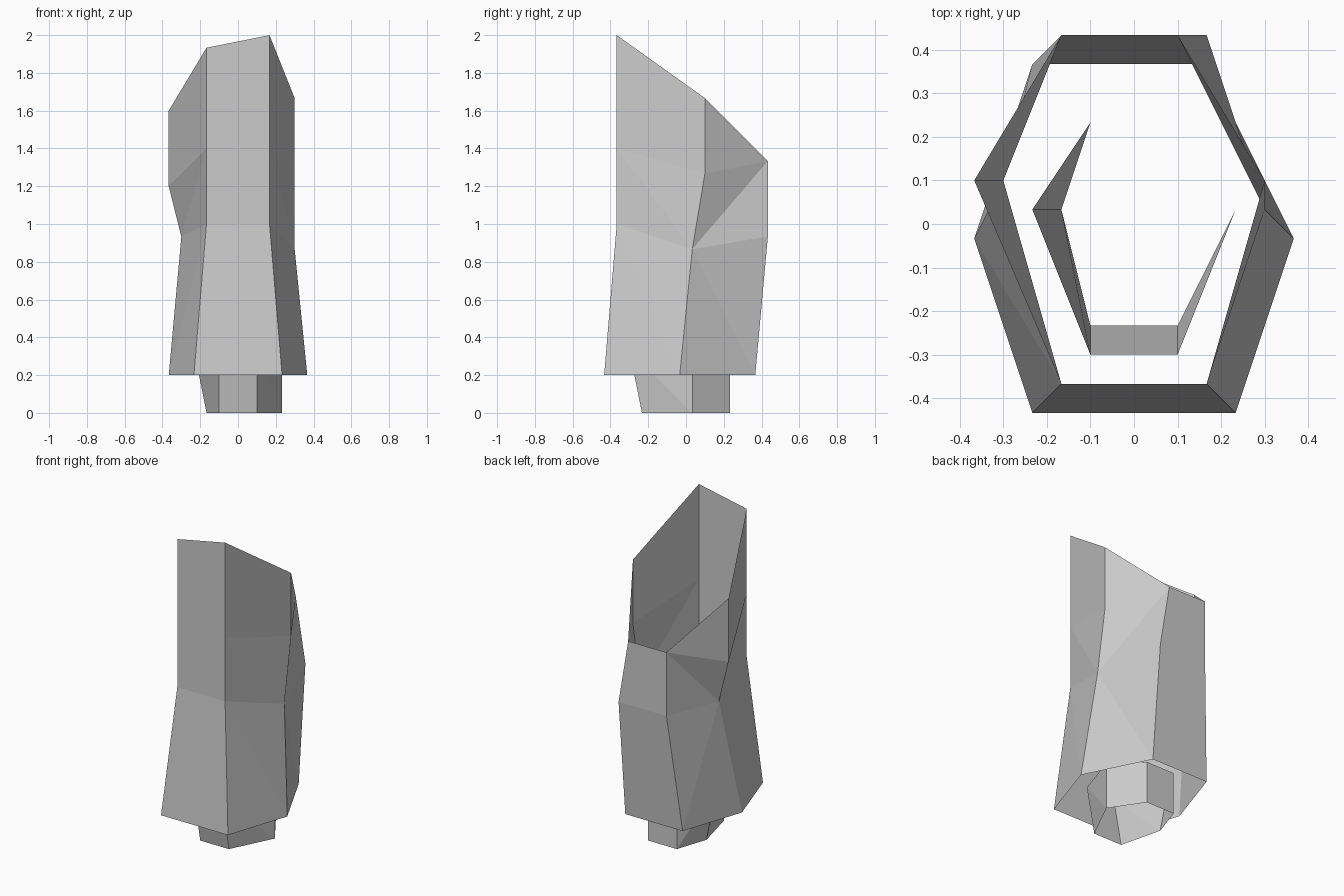
import bpy
import bmesh

UNIT = 1 / 30  # modelling grid step

cube = bpy.data.objects.get("Cube")
if cube:
    bpy.data.objects.remove(cube, do_unlink=True)

# Single plain grey
grey = bpy.data.materials.new("plain_grey")
grey.use_nodes = True
colour = (0.6, 0.6, 0.6, 1)
grey.diffuse_color = colour
grey.node_tree.nodes["Principled BSDF"].inputs["Base Color"].default_value = colour


def hex_sleeve(name, rings, leaning):
    """Open six-sided sleeve through stacked rings.

    Ring order: front right, front left, left, back left, back right, right.
    leaning[level] lists the folded panels whose crease rises to their first
    corner; the other folded panels crease towards their second corner.
    """
    bm = bmesh.new()
    corners = {}

    def corner(point):
        if point not in corners:
            corners[point] = bm.verts.new([c * UNIT for c in point])
        return corners[point]

    def panel(*points):
        unique = list(dict.fromkeys(points))
        if len(unique) > 2:
            bm.faces.new([corner(p) for p in unique])

    for level, (low, high) in enumerate(zip(rings, rings[1:])):
        for i in range(6):
            j = (i + 1) % 6
            a, b, c, d = low[i], low[j], high[j], high[i]
            flat = i in (0, 3) or level >= len(leaning)
            if flat:
                panel(a, b, c, d)
            elif i in leaning[level]:
                panel(a, b, d)
                panel(b, c, d)
            else:
                panel(a, b, c)
                panel(a, c, d)

    mesh = bpy.data.meshes.new(name)
    bm.to_mesh(mesh)
    bm.free()
    mesh.materials.append(grey)
    obj = bpy.data.objects.new(name, mesh)
    bpy.context.collection.objects.link(obj)
    return obj


# Tall outer sleeve: flared hem, pinched waist, slanted rim
hem = [(-7, -13, 6), (7, -13, 6), (11, -1, 6), (5, 11, 6), (-7, 11, 6), (-11, -1, 6)]
waist = [(-5, -11, 30), (5, -11, 30), (9, 1, 26), (5, 13, 28), (-5, 13, 28), (-9, 3, 28)]
shoulder = [(-5, -11, 42), (5, -11, 42), (9, 3, 38), (3, 13, 40), (-5, 13, 40), (-11, 3, 36)]
rim = [(-5, -11, 58), (5, -11, 60), (9, 3, 50), (3, 13, 40), (-5, 13, 40), (-11, 3, 48)]
hex_sleeve("outer_sleeve", [hem, waist, shoulder, rim], [(1, 2), (1, 4)])

# Short inner sleeve poking out below the hem
foot = [(-3, -7, 0), (3, -7, 0), (7, 1, 0), (3, 7, 0), (-3, 7, 0), (-5, 1, 0)]
collar = [(-3, -9, 10), (3, -9, 10), (7, 1, 9), (3, 7, 8), (-3, 7, 8), (-7, 1, 10)]
hex_sleeve("inner_sleeve", [foot, collar], [(1, 2)])
